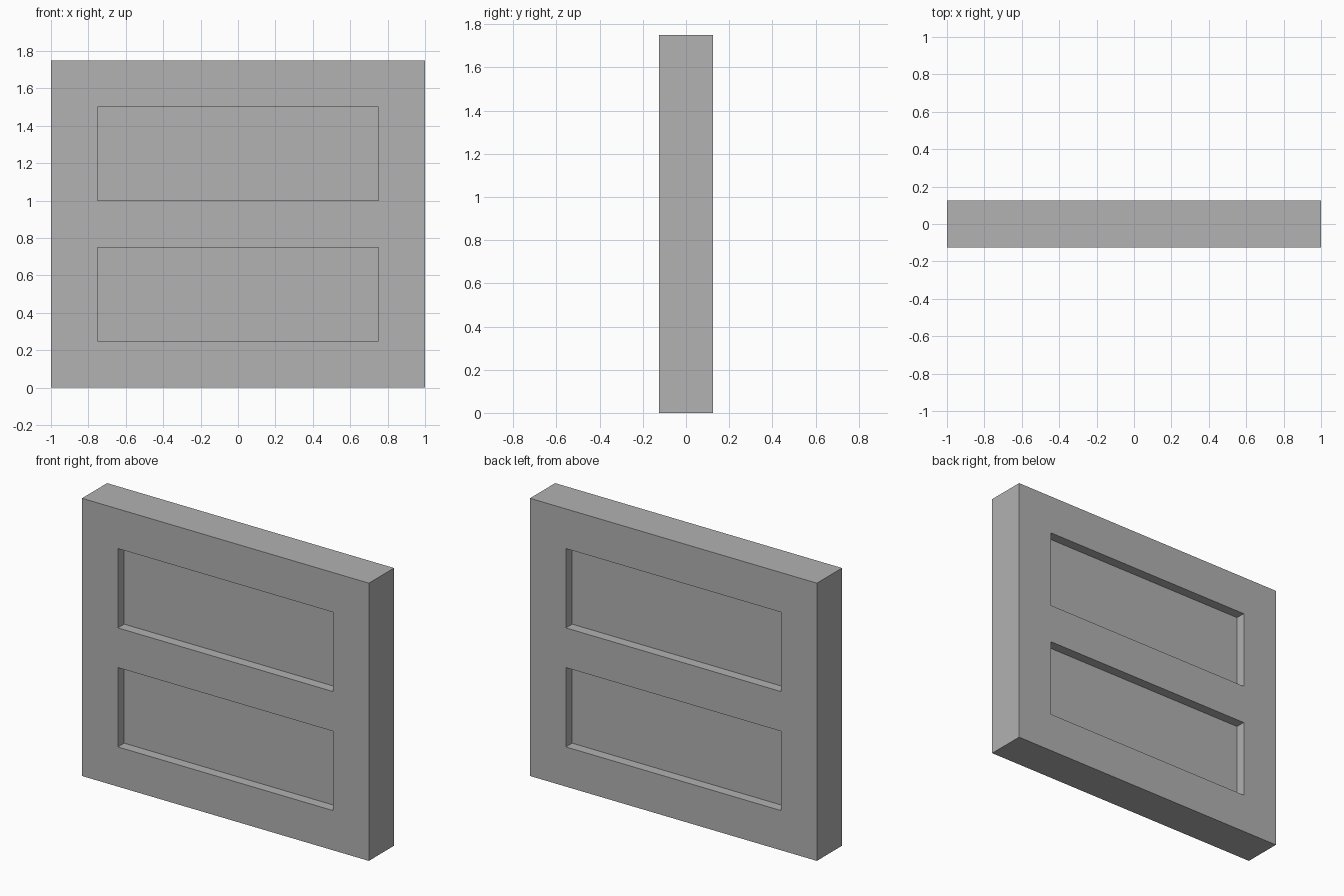
import bpy

default = bpy.data.objects.get("Cube")
if default:
    bpy.data.objects.remove(default, do_unlink=True)

WIDTH, DEPTH, HEIGHT = 2.0, 0.25, 1.75
MARGIN = 0.25      # frame width around and between the recesses
RECESS = 0.0625    # depth of each recess
OPENING = 0.5      # height of each recess

grey = bpy.data.materials.new("plain_grey")
grey.use_nodes = True
colour = (0.445, 0.445, 0.445, 1)
grey.diffuse_color = colour
grey.node_tree.nodes["Principled BSDF"].inputs["Base Color"].default_value = colour


def box(name, size, centre):
    bpy.ops.mesh.primitive_cube_add(size=1, location=centre)
    obj = bpy.context.object
    obj.name = name
    obj.scale = size
    bpy.ops.object.transform_apply(location=True, rotation=False, scale=True)
    obj.data.materials.append(grey)
    return obj


# Solid slab
panel = box("door_panel", (WIDTH, DEPTH, HEIGHT), (0, 0, HEIGHT / 2))

# Two recesses on both the front and the back
for side in (-1, 1):
    for row in range(2):
        z = MARGIN + OPENING / 2 + row * (OPENING + MARGIN)
        cutter = box("recess_cutter", (WIDTH - 2 * MARGIN, 2 * RECESS, OPENING),
                     (0, side * DEPTH / 2, z))
        cutter.hide_render = True
        cut = panel.modifiers.new("recess", "BOOLEAN")
        cut.operation = "DIFFERENCE"
        cut.solver = "EXACT"
        cut.object = cutter
        bpy.context.view_layer.objects.active = panel
        bpy.ops.object.modifier_apply(modifier=cut.name)
        bpy.data.objects.remove(cutter, do_unlink=True)
